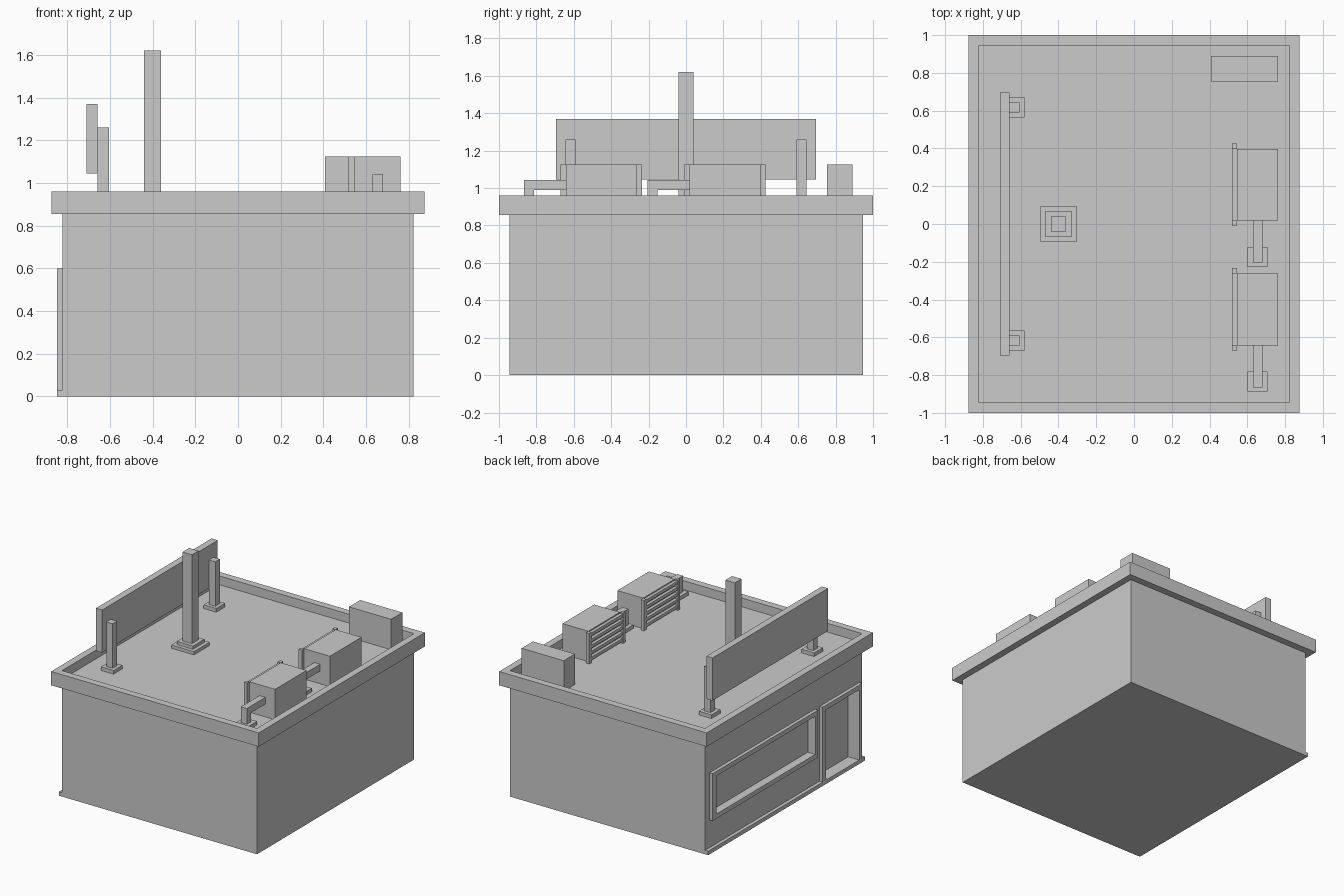
import bpy, bmesh

if "Cube" in bpy.data.objects:
    bpy.data.objects.remove(bpy.data.objects["Cube"])

ROOF = 0.893
WX, WY = 0.822, 0.945   # half size of the walls
FX = -0.848             # outer plane of the shopfront trim


def finish(name, bm):
    bmesh.ops.recalc_face_normals(bm, faces=bm.faces)
    me = bpy.data.meshes.new(name)
    bm.to_mesh(me)
    bm.free()
    ob = bpy.data.objects.new(name, me)
    bpy.context.scene.collection.objects.link(ob)
    return ob


def box(name, x, y, z):
    bm = bmesh.new()
    bmesh.ops.create_cube(bm, size=1)
    for v in bm.verts:
        v.co = [r[0] if c < 0 else r[1] for c, r in zip(v.co, (x, y, z))]
    return finish(name, bm)


def ring(name, outer, inner, depth, place):
    """Rectangular frame: outer and inner are (u0, u1, v0, v1), place maps (u, v, w) to a point."""
    bm = bmesh.new()
    loops = []
    for r in (outer, inner):
        for w in depth:
            pts = [(r[0], r[2]), (r[1], r[2]), (r[1], r[3]), (r[0], r[3])]
            loops.append([bm.verts.new(place(u, v, w)) for u, v in pts])
    a, b, c, d = loops
    for p, q in ((a, b), (b, d), (d, c), (c, a)):
        for i in range(4):
            j = (i + 1) % 4
            bm.faces.new((p[i], p[j], q[j], q[i]))
    return finish(name, bm)


def pad(name, cx, cy, hx, hy, z0, z1):
    return box(name, (cx - hx, cx + hx), (cy - hy, cy + hy), (z0, z1))


# Walls with door and window recesses
walls = box("walls", (-WX, WX), (-WY, WY), (0, ROOF))
cutters = [box("window_cutter", (-1, -0.785), (-0.345, 0.845), (0.275, 0.565)),
           box("door_cutter", (-1, -0.755), (-0.875, -0.475), (0.03, 0.565))]
for c in cutters:
    m = walls.modifiers.new("recess", 'BOOLEAN')
    m.operation = 'DIFFERENCE'
    m.solver = 'EXACT'
    m.object = c
    bpy.context.view_layer.objects.active = walls
    bpy.ops.object.modifier_apply(modifier=m.name)
    bpy.data.objects.remove(c)

# Parapet around the sunken roof
ring("parapet", (-0.875, 0.875, -1, 1), (-WX, WX, -WY, WY), (0.855, 0.96),
     lambda u, v, w: (u, v, w))

# Shopfront trim
box("front_step", (FX, -WX), (-WY, WY), (0, 0.03))
ring("window_frame", (-0.38, 0.89, 0.24, 0.60), (-0.345, 0.845, 0.275, 0.565),
     (FX, -WX), lambda u, v, w: (w, u, v))
box("door_post_right", (FX, -WX), (-0.91, -0.875), (0.03, 0.60))
box("door_post_left", (FX, -WX), (-0.475, -0.435), (0.03, 0.60))
box("door_lintel", (FX, -WX), (-0.875, -0.475), (0.565, 0.60))

# Roof sign on two posts
box("sign_board", (-0.71, -0.658), (-0.695, 0.695), (1.045, 1.37))
for s, side in ((-1, "right"), (1, "left")):
    pad("sign_post_" + side, -0.632, s * 0.618, 0.027, 0.027, ROOF, 1.26)
    pad("sign_foot_" + side, -0.632, s * 0.618, 0.053, 0.053, ROOF, ROOF + 0.028)

# Mast with stepped base
pad("mast", -0.4, 0, 0.04, 0.04, ROOF, 1.62)
pad("mast_base_lower", -0.4, 0, 0.095, 0.095, ROOF, ROOF + 0.025)
pad("mast_base_upper", -0.4, 0, 0.068, 0.068, ROOF + 0.025, ROOF + 0.05)

# Two cooling units with louvres and bent ducts
for i, y in enumerate((0, -0.66)):
    n = str(i + 1)
    box("cooler_body_" + n, (0.545, 0.762), (y + 0.018, y + 0.398), (ROOF, 1.125))
    for j, y0 in enumerate((-0.01, 0.398)):
        box(f"grille_post_{n}_{j}", (0.518, 0.545), (y + y0, y + y0 + 0.028), (ROOF, 1.125))
    for k in range(5):
        z = ROOF + 0.015 + k * 0.046
        box(f"grille_slat_{n}_{k}", (0.522, 0.545), (y + 0.018, y + 0.398), (z, z + 0.024))
    box("duct_run_" + n, (0.63, 0.68), (y - 0.205, y + 0.018), (0.99, 1.042))
    box("duct_drop_" + n, (0.63, 0.68), (y - 0.205, y - 0.153), (ROOF, 0.99))
    pad("duct_foot_" + n, 0.655, y - 0.175, 0.053, 0.053, ROOF, ROOF + 0.028)

# Plain roof box
box("roof_box", (0.407, 0.762), (0.755, 0.89), (ROOF, 1.125))
